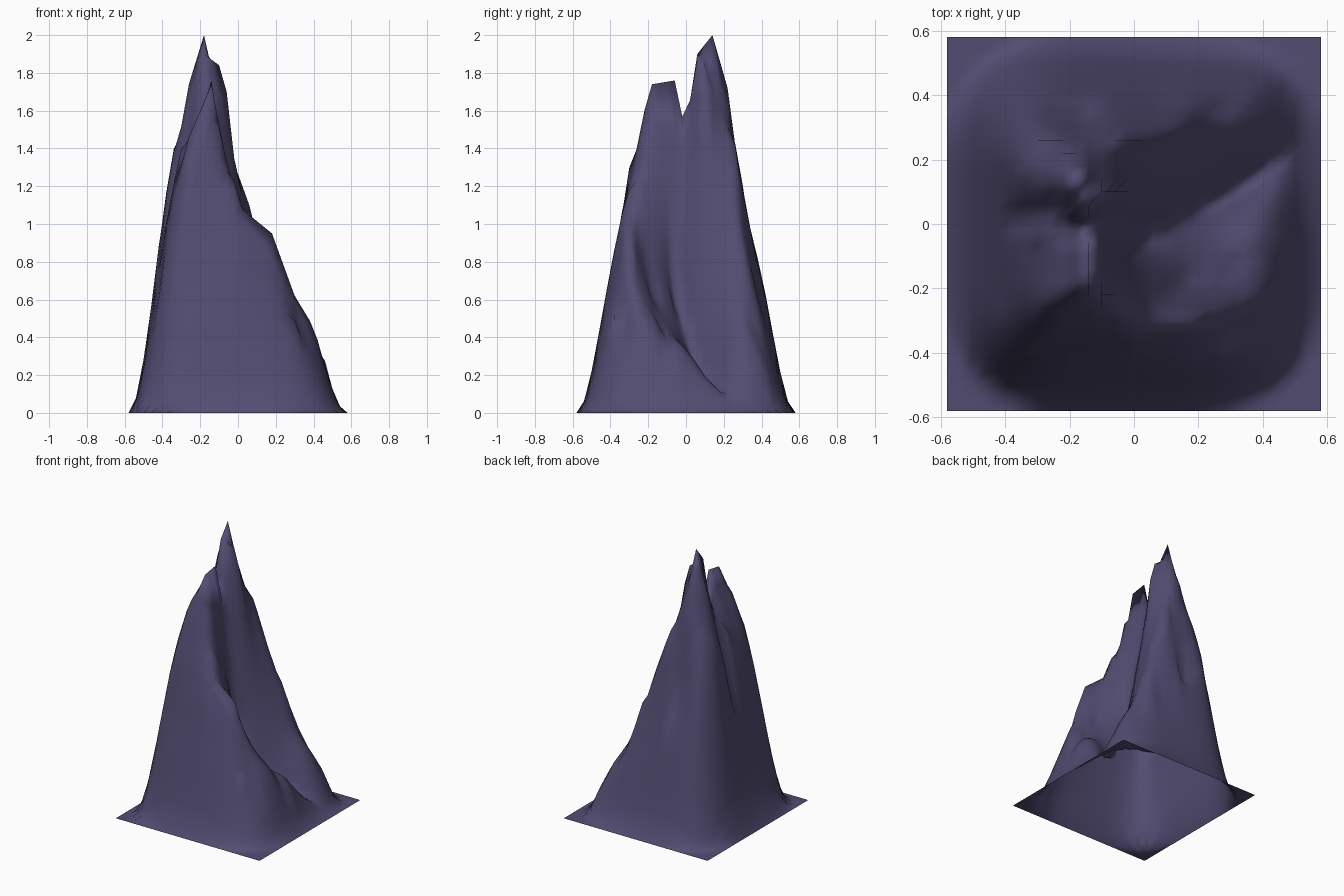
import bpy, bmesh
from mathutils import Vector

if "Cube" in bpy.data.objects:
    bpy.data.objects.remove(bpy.data.objects["Cube"])

N, STEP, HALF = 30, 0.04, 0.58
SUMMIT = (-.18, .14, 2)
TWIN = (-.14, -.18, 1.74)

# Ridge and gully lines as short (x, y, z) paths
LINES = [
    # back crest falling to the right
    [SUMMIT, (-.18, .22, 1.72), (-.02, .26, 1.32), (.06, .27, 1.1), (.22, .34, .55), (.42, .42, .17)],
    # spur toward the saddle, left shoulder
    [SUMMIT, (-.18, .06, 1.9), (-.1, .1, 1.84), (-.06, .1, 1.7)],
    [SUMMIT, (-.26, .14, 1.74), (-.38, .22, 1.14)],
    [(-.22, .22, 1.66), (-.34, .3, 1.12)],
    # saddle and left gully
    [(-.3, -.04, 1.4), (-.14, -.02, 1.57)],
    [(-.24, .04, 1.5), (-.42, .04, .74)],
    # front summit and its left spur
    [(-.14, -.06, 1.76), TWIN, (-.26, -.22, 1.46), (-.26, -.3, 1.3)],
    # front crest wrapping round as a low rim
    [TWIN, (-.06, -.26, 1.28), (.02, -.3, 1.08), (.18, -.3, .95), (.3, -.27, .62),
     (.42, -.18, .39), (.46, 0, .22), (.46, .2, .1)],
    # canyon floor and its front wall
    [(-.06, -.04, 1.15), (.02, -.06, .62), (.25, .06, .2), (.46, .2, .09)],
    [(.14, -.18, .66), (.36, -.1, .36)],
    # lower flanks: front, left, back
    [(-.34, -.38, .72), (0, -.38, .87), (.2, -.38, .62), (.38, -.34, .33)],
    [(-.42, -.3, .6), (-.42, .2, .88)],
    [(-.3, .34, .98), (.1, .38, .6)],
]


def coord(i):
    return -HALF + i * STEP


def fade(i, j):
    """Soft foot, rounded at the corners, that brings the slopes down to the edge."""
    r = (coord(i) ** 4 + coord(j) ** 4) ** .25
    t = min(1, max(0, (HALF - r) / .25))
    return t * t * (3 - 2 * t)


# Pin the grid points lying under the lines
pins = {}
for line in LINES:
    for a, b in zip(line, line[1:]):
        a, b = Vector(a), Vector(b)
        steps = max(1, round((b - a).to_2d().length / .02))
        for k in range(steps + 1):
            p = a.lerp(b, k / steps)
            i, j = round((p.x + HALF) / STEP), round((p.y + HALF) / STEP)
            err = Vector((p.x - coord(i), p.y - coord(j))).length
            if (i, j) not in pins or err < pins[i, j][0] - 1e-6:
                pins[i, j] = (err, p.z / fade(i, j))

# Relax the remaining surface between the pinned lines
g = [[.8] * N for _ in range(N)]
for (i, j), (_, z) in pins.items():
    g[i][j] = z
for _ in range(250):
    for i in range(N):
        for j in range(N):
            if (i, j) not in pins:
                g[i][j] = (g[max(i - 1, 0)][j] + g[min(i + 1, N - 1)][j]
                           + g[i][max(j - 1, 0)] + g[i][min(j + 1, N - 1)]) / 4

# Mountain surface, open underneath
bm = bmesh.new()
v = [[bm.verts.new((coord(i), coord(j), min(2, g[i][j] * fade(i, j))))
      for j in range(N)] for i in range(N)]
for i in range(N - 1):
    for j in range(N - 1):
        a, b, c, d = v[i][j], v[i + 1][j], v[i + 1][j + 1], v[i][j + 1]
        bm.faces.new((a, b, c)).smooth = True
        bm.faces.new((a, c, d)).smooth = True
mesh = bpy.data.meshes.new("mountain")
bm.to_mesh(mesh)
bm.free()
mountain = bpy.data.objects.new("mountain", mesh)
bpy.context.collection.objects.link(mountain)

# Dusky purple rock
rock = bpy.data.materials.new("rock")
rock.diffuse_color = (.085, .072, .165, 1)
rock.use_nodes = True
rock.node_tree.nodes["Principled BSDF"].inputs["Base Color"].default_value = rock.diffuse_color
mesh.materials.append(rock)
